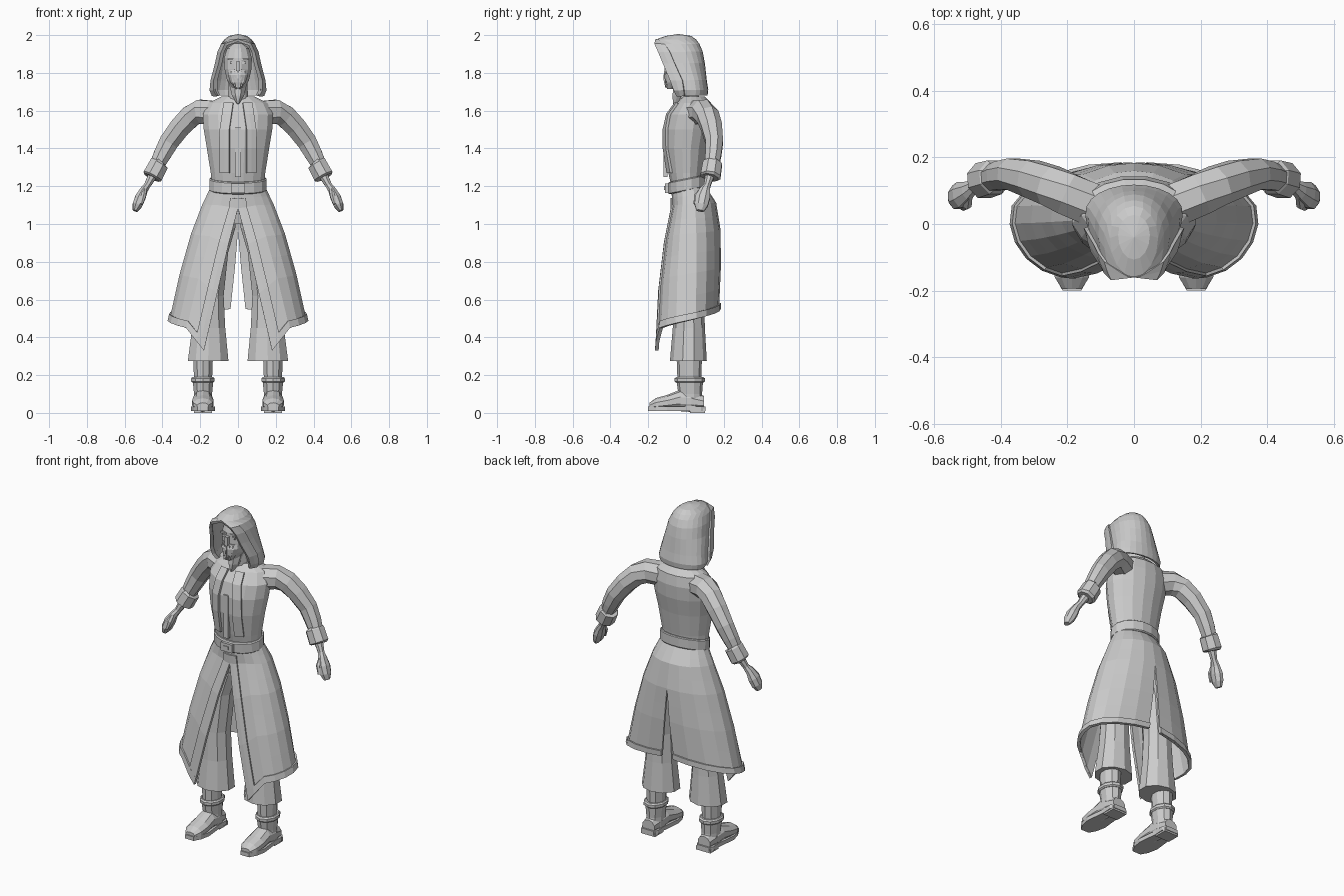
import bpy, bmesh
from math import sin, cos, pi, sqrt, asin, radians
from mathutils import Vector

cube = bpy.data.objects.get("Cube")
if cube:
    bpy.data.objects.remove(cube, do_unlink=True)

grey = bpy.data.materials.new("plain_grey")
grey.use_nodes = True
grey.diffuse_color = (0.6, 0.6, 0.6, 1)
grey.node_tree.nodes["Principled BSDF"].inputs["Base Color"].default_value = grey.diffuse_color


def finish(name, bm, mirror=False, thick=0):
    bmesh.ops.remove_doubles(bm, verts=bm.verts, dist=0.0005)
    bmesh.ops.recalc_face_normals(bm, faces=bm.faces)
    mesh = bpy.data.meshes.new(name)
    bm.to_mesh(mesh)
    bm.free()
    ob = bpy.data.objects.new(name, mesh)
    bpy.context.collection.objects.link(ob)
    mesh.materials.append(grey)
    if mirror:
        ob.modifiers.new("mirror", 'MIRROR')
    if thick:
        mod = ob.modifiers.new("thickness", 'SOLIDIFY')
        mod.thickness = thick
        mod.offset = 0
    return ob


def loft(name, rings, n=10, mirror=False, phase=0.0):
    """Skin rings given as (centre, half axis, half axis), capped at both ends."""
    bm = bmesh.new()
    loops = []
    for c, u, v in rings:
        angles = [2 * pi * (i + phase) / n for i in range(n)]
        loops.append([bm.verts.new(Vector(c) + Vector(u) * cos(a) + Vector(v) * sin(a)) for a in angles])
    for lo, hi in zip(loops, loops[1:]):
        for i in range(n):
            j = (i + 1) % n
            bm.faces.new((lo[i], lo[j], hi[j], hi[i]))
    bm.faces.new(loops[0])
    bm.faces.new(loops[-1])
    return finish(name, bm, mirror)


def stack(name, rows, n=12, mirror=False, x=0.0, tilt=0.0):
    """Upright loft; rows are (z, half width, front y, back y, optional x)."""
    rings = []
    for z, w, f, b, *cx in rows:
        y, r = (f + b) / 2, (b - f) / 2
        rings.append(((cx[0] if cx else x, y, z + tilt * y), (w, 0, 0), (0, r, tilt * r)))
    return loft(name, rings, n, mirror, 0.5)


def limb(name, path, n=8, mirror=True):
    """Tube along a path of (x, y, z, radius, optional depth radius)."""
    pts = [Vector(p[:3]) for p in path]
    rings = []
    for i, p in enumerate(path):
        d = (pts[min(i + 1, len(pts) - 1)] - pts[max(i - 1, 0)]).normalized()
        u = d.cross(Vector((0, 1, 0))).normalized()
        rings.append((pts[i], u * p[3], d.cross(u) * p[-1]))
    return loft(name, rings, n, mirror, 0.5)


def sheet(name, fn, us, vs, thick=0.01):
    """Mirrored cloth surface sampled from fn(u, v)."""
    bm = bmesh.new()
    grid = [[bm.verts.new(fn(u, v)) for u in us] for v in vs]
    for lo, hi in zip(grid, grid[1:]):
        for i in range(len(us) - 1):
            bm.faces.new((lo[i], lo[i + 1], hi[i + 1], hi[i]))
    return finish(name, bm, True, thick)


def box(name, centre, size, mirror=False):
    bm = bmesh.new()
    bmesh.ops.create_cube(bm, size=1)
    bmesh.ops.scale(bm, vec=size, verts=bm.verts)
    bmesh.ops.translate(bm, vec=centre, verts=bm.verts)
    return finish(name, bm, mirror)


def interp(rows, t):
    """Linear lookup in rows sorted by their first value."""
    for a, b in zip(rows, rows[1:]):
        if t <= b[0]:
            k = (t - a[0]) / (b[0] - a[0])
            return [p + (q - p) * k for p, q in zip(a[1:], b[1:])]
    return rows[-1][1:]


def steps(a, b, n):
    return [a + (b - a) * i / n for i in range(n + 1)]


# Torso, belt and lapels
torso = [(1.18, .138, -.075, .09), (1.27, .147, -.095, .1), (1.4, .168, -.115, .12),
         (1.5, .185, -.115, .14), (1.58, .19, -.095, .145), (1.64, .16, -.05, .135),
         (1.675, .09, -.02, .1)]
stack("torso", torso, 16)
stack("belt", [(1.175, .148, -.09, .11), (1.18, .153, -.095, .115),
               (1.235, .153, -.098, .115), (1.24, .148, -.092, .11)], 16, tilt=.2)
box("buckle", (0, -.102, 1.19), (.075, .02, .05))
box("buckle_tongue", (0, -.113, 1.19), (.03, .008, .02))


def lapel(u, z):
    w, f, b = interp(torso, z)
    x = .045 + .05 * u - .02 * max(0, z - 1.5) / .14
    y = (f + b) / 2 - (b - f) / 2 * sqrt(1 - (x / w) ** 2)
    return x, y - .006, z


sheet("lapel", lapel, steps(0, 1, 2), [r[0] for r in torso[1:-1]], .014)
box("shirt_placket", (0, -.108, 1.38), (.03, .02, .26))

# Coat skirt: rows are fraction down, half width, front y, back y, front gap, back gap
skirt = [(0, .14, -.072, .1, 0, 0), (.13, .185, -.068, .155, 0, 0), (.35, .245, -.105, .178, .05, 0),
         (.65, .305, -.135, .18, .11, .016), (1, .36, -.15, .17, .18, .04)]


def coat(a, t, grow=0.0):
    w, f, b, gap, slit = interp(skirt, t)
    hem = .33 + .1 * min(1, a / 30) + .12 * a / 180
    a = radians(a)
    y = .02
    edge = gap if cos(a) > 0 else slit
    y -= ((y - f) if cos(a) > 0 else (b - y)) * cos(a)
    x = edge + (w - edge) * sin(a)
    return x + grow * sin(a), y - grow * cos(a), 1.195 + (hem - 1.195) * t


def coat_trim(a, t):
    return coat(a, t, .007)


rows = [0, .07, .13, .24, .35, .5, .65, .82, 1]
around = [0, 12, 30, 48, 66, 84, 102, 122, 142, 162, 180]
sheet("coat_skirt", coat, around, rows)
sheet("hem_trim", coat_trim, around, [.95, 1], .014)
sheet("front_edge_trim", coat_trim, [0, 7, 14], rows[1:], .012)

# Hood: rows are height, opening half width, half width, front y, back y
hood_rows = [(1.68, .1, .132, -.045, .108), (1.71, .115, .14, -.06, .112), (1.76, .115, .132, -.08, .104),
             (1.85, .09, .112, -.118, .094), (1.91, .078, .101, -.143, .083), (1.95, .06, .085, -.163, .066),
             (1.972, 0, .068, -.155, .05), (1.99, 0, .045, -.105, .025), (2, 0, 0, -.04, -.04)]


def hood(u, z, grow=0.0):
    gap, w, f, b = interp(hood_rows, z)
    start = asin(gap / w) if w > 0 else 0
    a = start + (pi - start) * u
    mid = f + (b - f) * .55
    if cos(a) > 0:
        y = mid - (mid - f) * cos(a) / cos(start)
    else:
        y = mid - (b - mid) * cos(a)
    return w * sin(a) * (1 + grow), y - grow * .04, z


levels = [r[0] for r in hood_rows]
sheet("hood", hood, steps(0, 1, 8), levels, .012)
sheet("hood_rim", lambda u, z: hood(u, z, .06), [0, .08, .16], levels[:-2], .016)

# Head, neck and face covering
stack("neck", [(1.6, .06, -.03, .08), (1.68, .055, -.04, .07), (1.76, .05, -.04, .06)])
stack("head", [(1.72, .035, -.085, .03), (1.76, .06, -.1, .06), (1.82, .074, -.098, .07),
               (1.88, .076, -.095, .07), (1.93, .06, -.08, .05), (1.955, .025, -.05, .02)])
stack("face_mask", [(1.715, .015, -.1, -.06), (1.75, .042, -.113, -.03), (1.79, .056, -.115, -.02),
                    (1.815, .05, -.104, -.02)])
for i in range(5):
    x = (i - 2) * .017
    limb("mask_slat", [(x, -.112 + abs(x) * .4, 1.81, .005), (x * .8, -.116 + abs(x) * .5, 1.77, .006),
                       (x * .5, -.106, 1.72, .004)], 4, False)
box("nose", (0, -.1, 1.835), (.02, .028, .05))
box("brow", (.032, -.091, 1.872), (.042, .012, .01), True)
box("eye", (.03, -.089, 1.853), (.026, .008, .014), True)
stack("neck_scarf", [(1.635, .006, -.07, -.04), (1.68, .035, -.075, .02), (1.74, .05, -.07, .05)], 8)

# Arms
limb("sleeve", [(.11, .05, 1.585, .07), (.2, .09, 1.595, .068), (.25, .115, 1.57, .064),
                (.305, .135, 1.515, .06), (.365, .15, 1.435, .056, .05), (.4, .145, 1.37, .05, .046),
                (.435, .135, 1.3, .04)])
limb("cuff", [(.412, .142, 1.325, .046), (.418, .14, 1.318, .055), (.452, .13, 1.254, .057),
              (.456, .128, 1.246, .046)])
limb("hand", [(.445, .13, 1.27, .028), (.48, .112, 1.205, .019), (.498, .1, 1.18, .022, .03),
              (.517, .088, 1.14, .03, .042), (.533, .08, 1.1, .028, .038), (.545, .075, 1.07, .014, .022)])
limb("thumb", [(.495, .085, 1.185, .012), (.5, .058, 1.15, .015), (.512, .048, 1.105, .009)], 6)

# Trousers
stack("hips", [(1.0, .11, -.04, .1), (1.06, .135, -.055, .12), (1.19, .13, -.06, .09)])
stack("trouser_leg", [(.275, .113, -.085, .11, .158), (.45, .092, -.07, .1, .155),
                      (.62, .08, -.065, .095, .152), (.85, .08, -.06, .1, .128),
                      (.98, .08, -.05, .1, .09), (1.08, .07, -.04, .1, .075)], 10, True)

# Boots
stack("shin", [(.17, .05, -.045, .08), (.3, .055, -.05, .085)], 10, True, .185)
stack("boot_ankle", [(.03, .05, -.05, .095), (.1, .05, -.04, .085), (.165, .057, -.05, .09)], 10, True, .185)
stack("boot_cuff", [(.16, .058, -.052, .092), (.167, .065, -.06, .1),
                    (.183, .065, -.06, .1), (.19, .058, -.052, .092)], 10, True, .186)
foot = [(.095, .05, .042, .04), (.03, .06, .052, .055), (-.03, .066, .054, .057),
        (-.1, .053, .06, .042), (-.16, .044, .054, .034), (-.193, .036, .032, .018)]
loft("boot_foot", [((.186, y, z), (w, 0, 0), (0, 0, h)) for y, z, w, h in foot], 10, True, .5)
sole = [(.104, .04), (.08, .053), (.02, .05), (-.1, .063), (-.16, .05), (-.2, .028)]
r = sqrt(2)
loft("boot_sole", [((.186, y, .022), (w * r, 0, 0), (0, 0, .012 * r)) for y, w in sole], 4, True, .5)
box("boot_heel", (.186, .06, .012), (.095, .08, .024), True)
